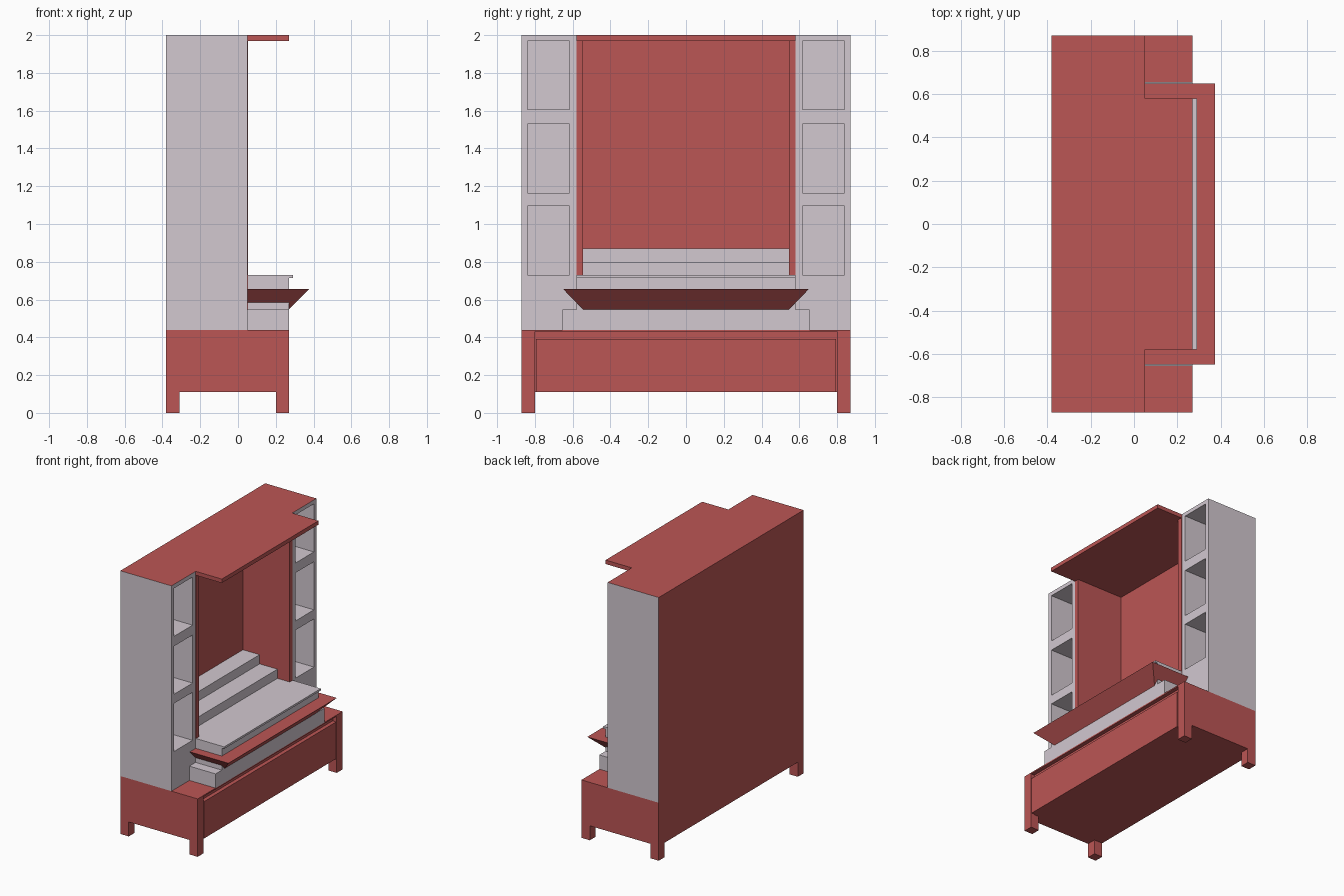
import bpy, bmesh
from mathutils import Vector

if "Cube" in bpy.data.objects:
    bpy.data.objects.remove(bpy.data.objects["Cube"])


def material(name, rgb):
    m = bpy.data.materials.new(name)
    m.diffuse_color = (*rgb, 1)
    m.use_nodes = True
    m.node_tree.nodes["Principled BSDF"].inputs["Base Color"].default_value = m.diffuse_color
    return m


RED = material("muted red", (0.50, 0.092, 0.09))
GREY = material("pale lilac grey", (0.645, 0.58, 0.63))


def finish(name, bm, mats, mirror=""):
    """Turn a bmesh into an object, optionally mirrored over the centre."""
    bmesh.ops.recalc_face_normals(bm, faces=bm.faces)
    me = bpy.data.meshes.new(name)
    bm.to_mesh(me)
    bm.free()
    for m in mats:
        me.materials.append(m)
    ob = bpy.data.objects.new(name, me)
    bpy.context.collection.objects.link(ob)
    if mirror:
        mod = ob.modifiers.new("mirror", "MIRROR")
        mod.use_axis = (False, "y" in mirror, False)
        mod.use_mirror_merge = False
    return ob


def block(x, y, z):
    bm = bmesh.new()
    bmesh.ops.create_cube(bm, size=1)
    for v in bm.verts:
        for i, (a, b) in enumerate((x, y, z)):
            v.co[i] = b if v.co[i] > 0 else a
    return bm


def box(name, x, y, z, mat, mirror=""):
    return finish(name, block(x, y, z), [mat], mirror)


BACK, FACE, FRONT = -0.38, 0.05, 0.27

# Base cabinet: recessed body, side stiles, top rail and drawer front
box("base_body", (BACK, 0.24), (-0.87, 0.87), (0.11, 0.44), RED)
box("base_stile", (0.24, FRONT), (0.80, 0.87), (0.11, 0.44), RED, "y")
box("base_top_rail", (0.24, FRONT), (-0.80, 0.80), (0.43, 0.44), RED)
box("drawer_front", (0.24, FRONT), (-0.793, 0.793), (0.11, 0.39), RED)
box("front_leg", (0.20, FRONT), (0.80, 0.87), (0, 0.11), RED, "y")
box("back_leg", (BACK, -0.31), (0.80, 0.87), (0, 0.11), RED, "y")

# Side columns with three open niches; back and top faces are red
niches = [(0.73, 1.095), (1.165, 1.53), (1.605, 1.97)]
ny = (0.617, 0.84)
bm = block((BACK, FACE), (0.58, 0.87), (0.44, 2.0))


def slice_at(axis, d):
    n = Vector((0, 0, 0))
    n[axis] = 1
    bmesh.ops.bisect_plane(bm, geom=bm.verts[:] + bm.edges[:] + bm.faces[:],
                           plane_co=n * d, plane_no=n)


for y in ny:
    slice_at(1, y)
for pair in niches:
    for z in pair:
        slice_at(2, z)
bm.normal_update()
openings = []
for f in bm.faces:
    c = f.calc_center_median()
    f.material_index = 1 if (c.x < BACK + 0.001 or c.z > 1.999) else 0
    if c.x > FACE - 0.001 and ny[0] < c.y < ny[1] and any(a < c.z < b for a, b in niches):
        openings.append(f)
inner = bmesh.ops.extrude_discrete_faces(bm, faces=openings)["faces"]
for f in inner:
    for v in f.verts:
        v.co.x = -0.34
finish("side_column", bm, [GREY, RED], "y")

# Central alcove: back panel, side linings and overhanging canopy
box("alcove_back", (BACK, -0.34), (-0.58, 0.58), (0.44, 1.97), RED)
box("alcove_lining", (-0.34, 0.053), (0.545, 0.58), (0.44, 1.97), RED, "y")
box("canopy", (BACK, FRONT), (-0.58, 0.58), (1.97, 2.0), RED)

# Steps inside the alcove
box("upper_step", (-0.34, -0.20), (-0.545, 0.545), (0.44, 0.87), GREY)
box("lower_step", (-0.20, -0.05), (-0.545, 0.545), (0.44, 0.80), GREY)
box("platform", (-0.05, FACE), (-0.545, 0.545), (0.44, 0.73), GREY)

# Projecting front plinth, platform block and its cap
box("front_plinth", (FACE, FRONT), (-0.655, 0.655), (0.44, 0.548), GREY)
box("platform_block", (FACE, FRONT), (-0.58, 0.58), (0.548, 0.715), GREY)
box("platform_cap", (FACE, 0.29), (-0.58, 0.58), (0.715, 0.73), GREY)

# Flared ledge: narrow at the bottom, wide at the top
bm = block((FACE, 0.375), (-0.65, 0.65), (0.548, 0.655))
for v in bm.verts:
    if v.co.z < 0.6:
        v.co.y *= 0.545 / 0.65
        v.co.x = min(v.co.x, FRONT)
finish("flared_ledge", bm, [RED])
